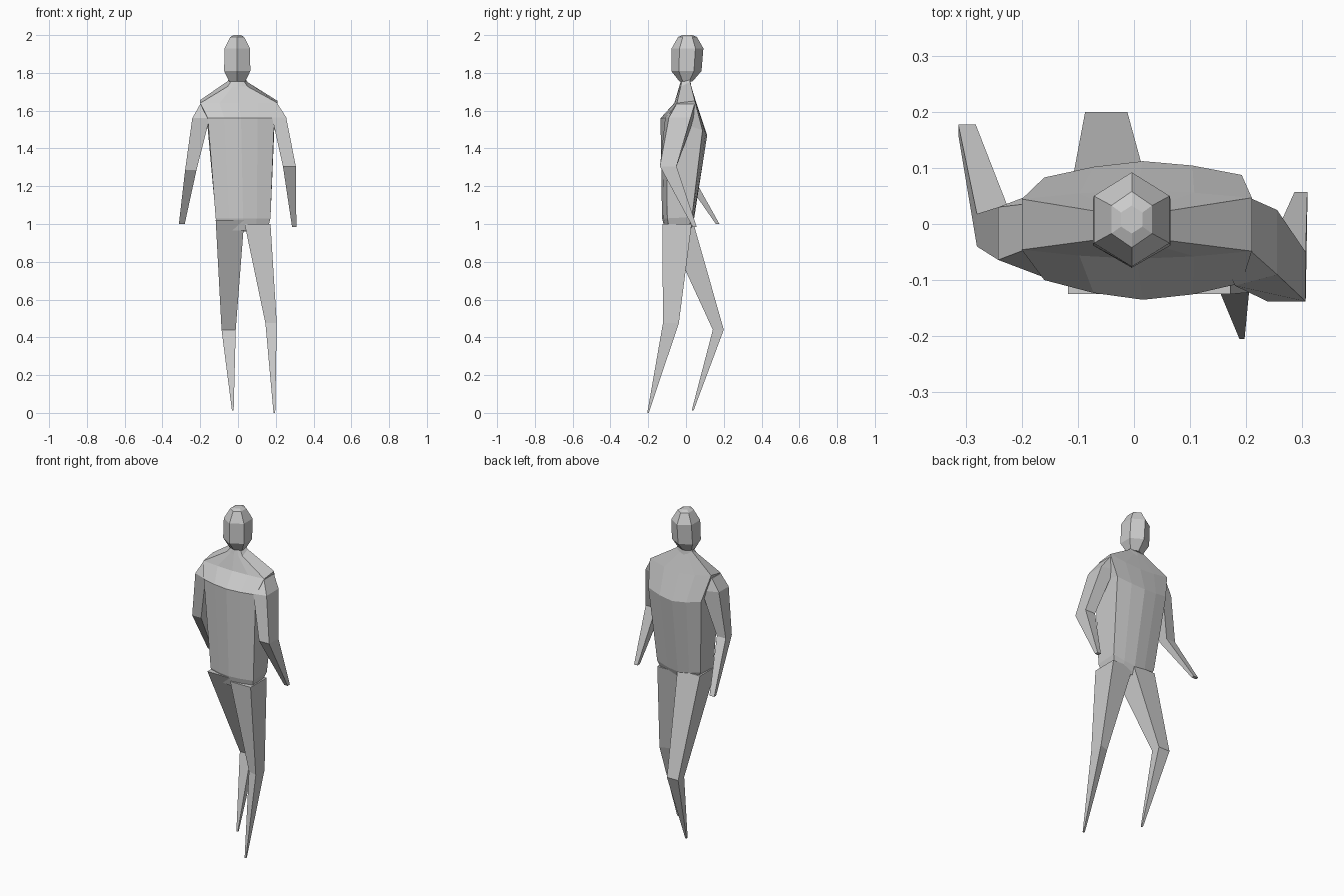
import bpy, bmesh
from math import sin, cos, radians

if "Cube" in bpy.data.objects:
    bpy.data.objects.remove(bpy.data.objects["Cube"])


def loft(name, rings):
    """Skin a stack of equal-length rings and cap both ends."""
    bm = bmesh.new()
    loops = [[bm.verts.new(p) for p in r] for r in rings]
    n = len(loops[0])
    for a, b in zip(loops, loops[1:]):
        for i in range(n):
            j = (i + 1) % n
            bm.faces.new((a[i], a[j], b[j], b[i]))
    bm.faces.new(loops[0][::-1])
    bm.faces.new(loops[-1])
    bmesh.ops.recalc_face_normals(bm, faces=bm.faces)
    me = bpy.data.meshes.new(name)
    bm.to_mesh(me)
    bm.free()
    ob = bpy.data.objects.new(name, me)
    bpy.context.collection.objects.link(ob)
    return ob


def body_ring(x0, x1, yf, yb, zf, zb):
    """Ten-sided ring: five points across the front, five across the back."""
    prof = [(0, .74), (.25, .91), (.5, 1), (.75, .93), (1, .78)]
    front = [(x0 + (x1 - x0) * t, yf * d, zf) for t, d in prof]
    back = [(x0 + (x1 - x0) * t, yb * d, zb + (1 - d) * .12)
            for t, d in reversed(prof)]
    return front + back


def limb_ring(xi, xo, yf, yb, z, spread=0):
    """Four-sided ring; spread widens its inner edge front to back."""
    return [(xi, yf - spread, z), (xo, yf, z), (xo, yb, z), (xi, yb + spread, z)]


def limb(name, rings):
    return loft(name, [limb_ring(*r) for r in rings])


def hexagon(cx, cy, rx, ry, z):
    angles = [radians(30 + 60 * k) for k in range(6)]
    return [(cx + rx * cos(a), cy + ry * sin(a), z) for a in angles]


# Torso, shoulder yoke and neck
loft("torso", [body_ring(*r) for r in [
    (-.09, .155, -.11, .02, .965, .96),
    (-.118, .172, -.127, .04, 1.03, 1.01),
    (-.16, .192, -.135, .112, 1.56, 1.47),
    (-.20, .21, -.062, .06, 1.64, 1.625),
    (-.055, .05, -.036, .028, 1.728, 1.725),
    (-.036, .032, -.028, .024, 1.755, 1.755),
]])

# Head
loft("head", [hexagon(*r) for r in [
    (-.004, .0, .050, .035, 1.755),
    (-.004, .002, .080, .080, 1.81),
    (-.004, .008, .078, .084, 1.93),
    (-.004, .008, .042, .050, 1.99),
    (-.004, .008, .022, .025, 2.0),
]])

# Arm swinging back
limb("left_side_arm", [
    (-.14, -.20, -.048, .035, 1.635, 0),
    (-.15, -.242, -.064, .03, 1.56, .035),
    (-.22, -.28, -.04, .018, 1.285, 0),
    (-.282, -.313, .158, .177, 1.0, 0),
])

# Arm held bent at the elbow
limb("right_side_arm", [
    (.15, .21, -.05, .045, 1.635, 0),
    (.18, .255, -.09, .025, 1.565, .02),
    (.238, .306, -.138, -.05, 1.305, 0),
    (.286, .309, .035, .057, .985, 0),
])

# Trailing leg
limb("trailing_leg", [
    (.033, -.118, -.125, .035, 1.02, 0),
    (-.012, -.087, .142, .2, .44, 0),
    (-.023, -.032, .03, .04, .012, 0),
])

# Leading leg
limb("leading_leg", [
    (.035, .172, -.125, .03, 1.0, 0),
    (.145, .205, -.122, -.038, .475, -.02),
    (.188, .197, -.205, -.197, 0, 0),
])
